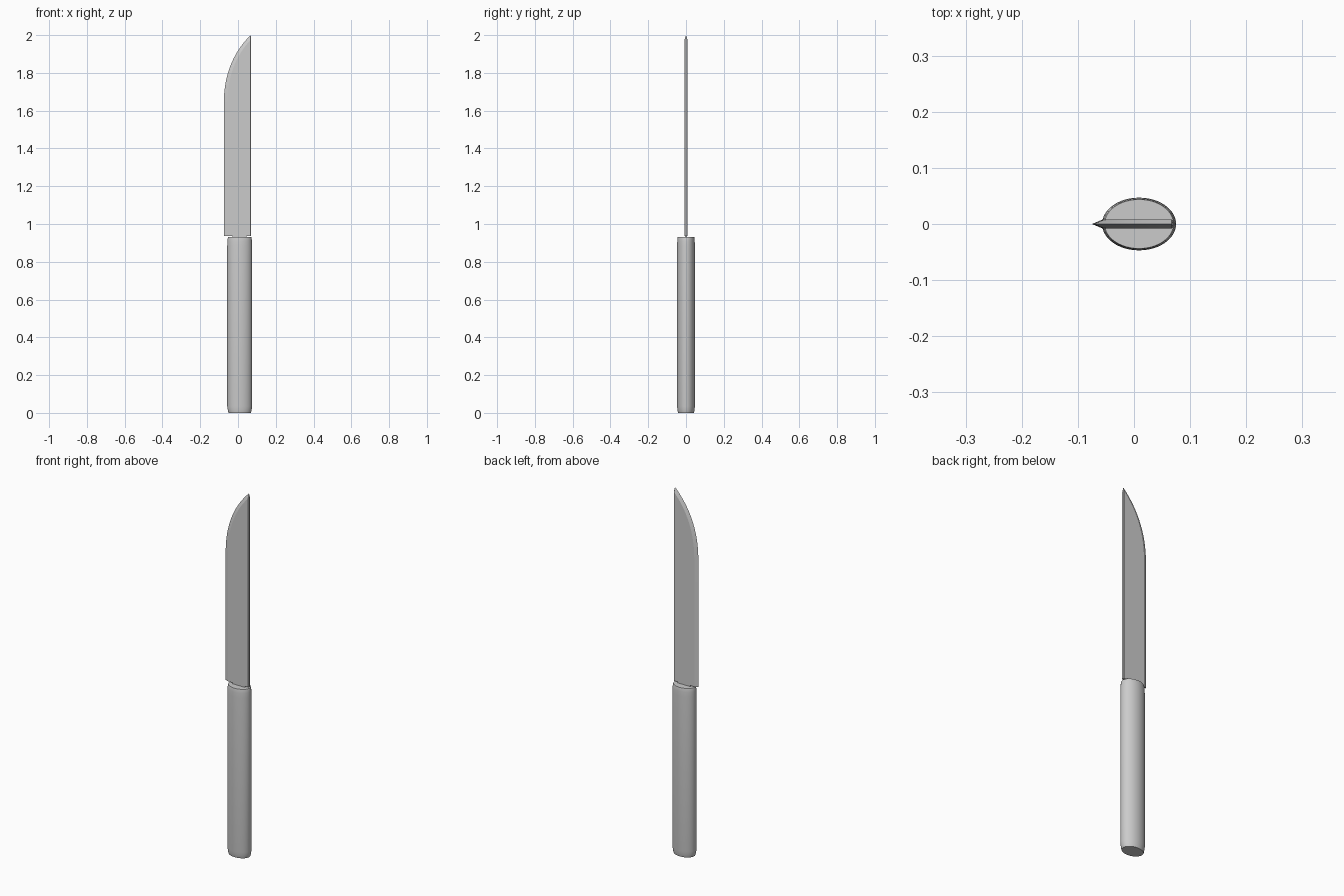
import bpy, bmesh, math
from mathutils import Vector

if "Cube" in bpy.data.objects:
    bpy.data.objects.remove(bpy.data.objects["Cube"])


def finish(bm, name, angle=30):
    bmesh.ops.remove_doubles(bm, verts=bm.verts, dist=0.0002)
    bmesh.ops.recalc_face_normals(bm, faces=bm.faces)
    mesh = bpy.data.meshes.new(name)
    bm.to_mesh(mesh)
    bm.free()
    obj = bpy.data.objects.new(name, mesh)
    bpy.context.collection.objects.link(obj)
    bpy.ops.object.select_all(action='DESELECT')
    obj.select_set(True)
    bpy.context.view_layer.objects.active = obj
    bpy.ops.object.shade_smooth_by_angle(angle=math.radians(angle))
    return obj


# Oval handle, lofted through rings of (z, scale)
def oval_loft(name, cx, rx, ry, rings, sides=48):
    bm = bmesh.new()
    loops = []
    for z, s in rings:
        loops.append([bm.verts.new((cx + rx * s * math.cos(a), ry * s * math.sin(a), z))
                      for a in (2 * math.pi * i / sides for i in range(sides))])
    for lo, hi in zip(loops, loops[1:]):
        for i in range(sides):
            j = (i + 1) % sides
            bm.faces.new((lo[i], lo[j], hi[j], hi[i]))
    bm.faces.new(loops[0][::-1])
    bm.faces.new(loops[-1])
    return finish(bm, name)


oval_loft("handle", 0.009, 0.066, 0.047,
          [(0, 0.89), (0.006, 0.925), (0.018, 0.96), (0.035, 1.0),
           (0.885, 1.0), (0.91, 0.98), (0.925, 0.955), (0.93, 0.93)])

# Short tang joining handle and blade
bpy.ops.mesh.primitive_cube_add(size=1, location=(0.008, 0, 0.93))
tang = bpy.context.object
tang.name = "tang"
tang.scale = (0.076, 0.012, 0.03)

# Blade: cutting edge line, bevel line and spine line as stations going up
EDGE, SPINE, HALF, BEVEL = -0.075, 0.070, 0.008, 0.019
BASE, BELLY, TIP = 0.937, 1.64, 2.0


def curve(x0, z0, zc, x1, z1, n=16):
    pts = []
    for i in range(n + 1):
        t = i / n
        pts.append(((1 - t) ** 2 * x0 + 2 * t * (1 - t) * x0 + t * t * x1,
                    (1 - t) ** 2 * z0 + 2 * t * (1 - t) * zc + t * t * z1))
    return pts


outer = [(EDGE, BASE)] + curve(EDGE, BELLY, 1.86, SPINE - 0.003, TIP)
inner = [(EDGE + BEVEL, BASE)] + curve(EDGE + BEVEL, BELLY, 1.845, SPINE - 0.003, TIP - 0.025)

bm = bmesh.new()
edge = [bm.verts.new((x, 0, z)) for x, z in outer]
spine_mid = []
for side in (-1, 1):
    ridge = [bm.verts.new((x, side * HALF, z)) for x, z in inner]
    back_z = (BASE, TIP - 0.025)
    flat = [bm.verts.new((SPINE - 0.003, side * HALF, BASE)), ridge[-1]]
    back = [bm.verts.new((SPINE, side * HALF * 0.65, z)) for z in back_z]
    spine_mid.append(back)
    for i in range(len(edge) - 1):
        bm.faces.new((edge[i], edge[i + 1], ridge[i + 1], ridge[i]))
    bm.faces.new(ridge + [flat[0]])
    bm.faces.new((flat[0], flat[1], back[1], back[0]))
    bm.faces.new((flat[1], edge[-1], back[1]))
    spine_mid.append(flat)
# Spine, tip and heel closing faces
bl, fl, br, fr = spine_mid
bm.faces.new((bl[0], bl[1], br[1], br[0]))
bm.faces.new((bl[1], edge[-1], br[1]))
heel = [v for v in bm.verts if abs(v.co.z - BASE) < 1e-5]
bmesh.ops.holes_fill(bm, edges=[e for e in bm.edges if e.is_boundary], sides=0)
finish(bm, "blade", 15)
